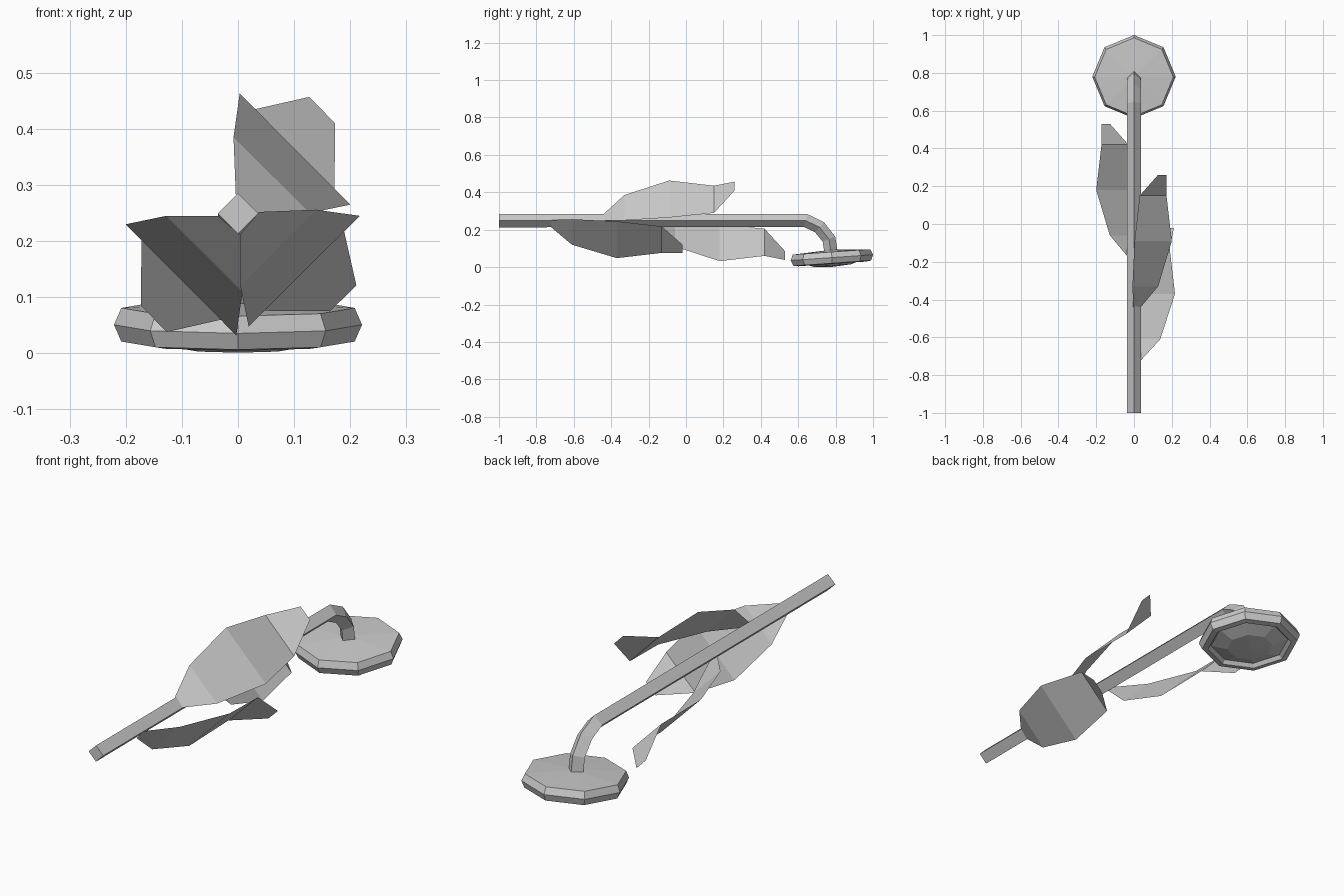
import bpy, bmesh, math
from mathutils import Vector, Matrix

if "Cube" in bpy.data.objects:
    bpy.data.objects.remove(bpy.data.objects["Cube"])


def finish(name, bm, recalc=True):
    if recalc:
        bmesh.ops.recalc_face_normals(bm, faces=bm.faces)
    me = bpy.data.meshes.new(name)
    bm.to_mesh(me)
    bm.free()
    ob = bpy.data.objects.new(name, me)
    bpy.context.collection.objects.link(ob)
    return ob


def bridge(bm, a, b):
    n = len(a)
    for i in range(n):
        j = (i + 1) % n
        bm.faces.new((a[i], a[j], b[j], b[i]))


# Stem: diamond section swept along a path in the YZ plane (y, z, section angle)
R = 0.036
bm = bmesh.new()
rings = []
for y, z, deg in [(-1, 0.249, 0), (0.64, 0.249, -12), (0.714, 0.213, -42),
                  (0.764, 0.150, -68), (0.777, 0.07, -90)]:
    a = math.radians(deg)
    up = Vector((0, -math.sin(a), math.cos(a))) * R
    side = Vector((R, 0, 0))
    c = Vector((0, y, z))
    rings.append([bm.verts.new(c + d) for d in (up, side, -up, -side)])
for a, b in zip(rings, rings[1:]):
    bridge(bm, a, b)
bm.faces.new(rings[0])
bm.faces.new(rings[-1])
finish("stem", bm)

# Flower head: eight-sided turned profile (radius, height), slightly tilted
bm = bmesh.new()
profile = [(0.208, 0.030), (0.221, 0.0), (0.208, -0.030),
           (0.182, -0.034), (0.168, -0.018), (0.10, -0.043)]
rings = [[bm.verts.new((r * math.cos(i * math.pi / 4), r * math.sin(i * math.pi / 4), h))
          for i in range(8)] for r, h in profile]
for a, b in zip(rings, rings[1:]):
    bridge(bm, a, b)
for ring, h in ((rings[0], 0.042), (rings[-1], -0.0495)):
    tip = bm.verts.new((0, 0, h))
    for i in range(8):
        bm.faces.new((ring[i], ring[(i + 1) % 8], tip))
head = finish("flower_head", bm)
head.matrix_world = Matrix.Translation((0, 0.78, 0.051)) @ Matrix.Rotation(math.radians(4), 4, 'X')

# Leaves: one bent strip (y, left x, left z, right x, right z), turned about the stem
rows = [(-0.44, -0.004, 0.034, 0.036, 0.0),
        (-0.33, -0.008, 0.135, 0.128, 0.0),
        (-0.09, 0.003, 0.213, 0.200, 0.015),
        (0.15, 0.030, 0.185, 0.172, 0.040),
        (0.26, 0.127, 0.207, 0.173, 0.160)]
placements = [("upper_leaf", 0, (0, 0, 0.25)),
              ("lower_right_leaf", 90, (0.004, -0.28, 0.248)),
              ("lower_left_leaf", 180, (0, 0.27, 0.245))]
for name, deg, loc in placements:
    bm = bmesh.new()
    pairs = [(bm.verts.new((lx, y, lz)), bm.verts.new((rx, y, rz)))
             for y, lx, lz, rx, rz in rows]
    for (a, b), (c, d) in zip(pairs, pairs[1:]):
        bm.faces.new((a, b, d, c))
    leaf = finish(name, bm, recalc=False)
    leaf.matrix_world = Matrix.Translation(loc) @ Matrix.Rotation(math.radians(deg), 4, 'Y')
